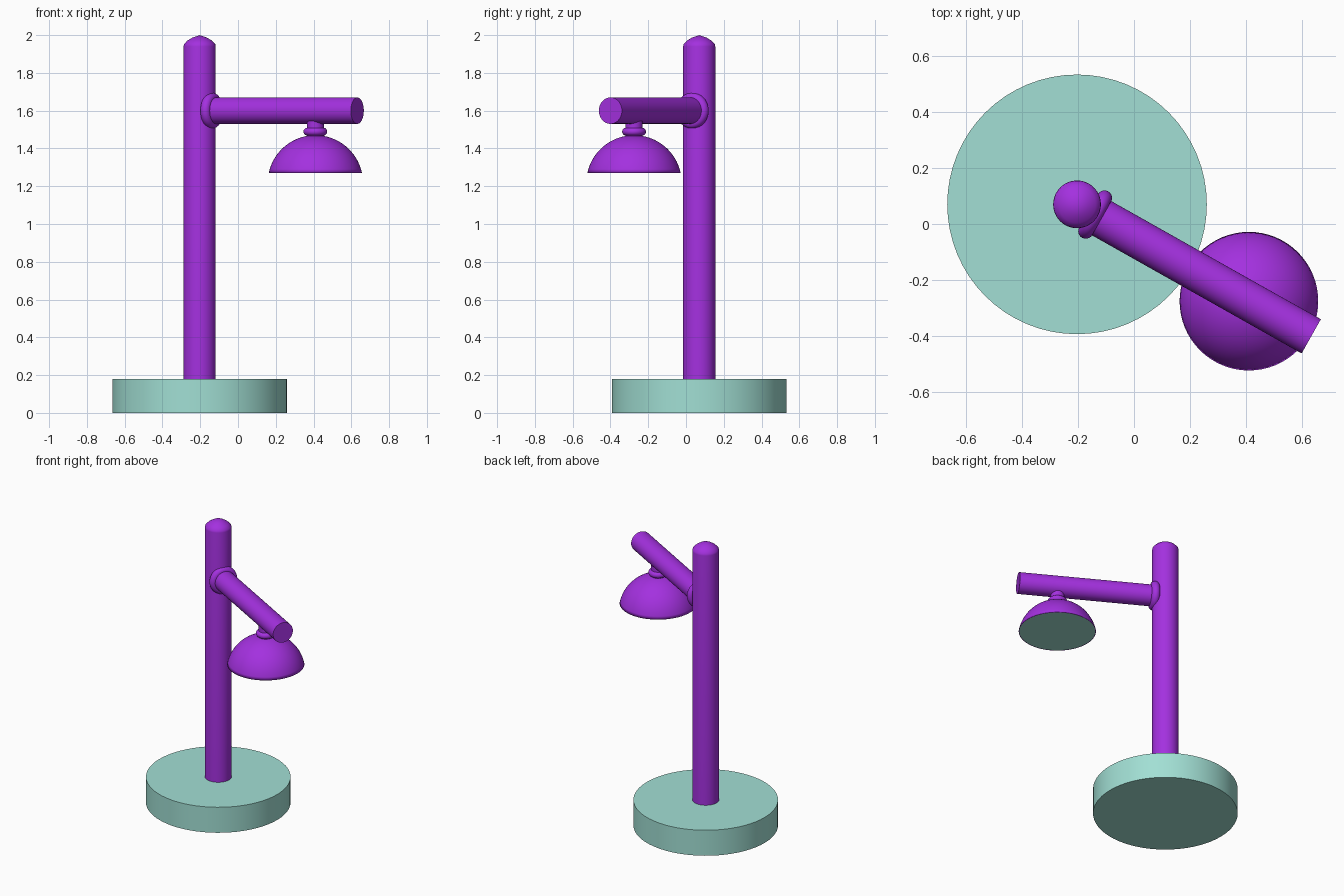
import bpy, math
from mathutils import Vector

if "Cube" in bpy.data.objects:
    bpy.data.objects.remove(bpy.data.objects["Cube"])

def material(name, rgb):
    m = bpy.data.materials.new(name)
    m.diffuse_color = (*rgb, 1)
    m.use_nodes = True
    m.node_tree.nodes["Principled BSDF"].inputs["Base Color"].default_value = m.diffuse_color
    return m

purple = material("purple", (0.37, 0.03, 0.74))
teal = material("teal", (0.36, 0.74, 0.66))

AX, AY = -0.203, 0.07                      # post axis
ANG = math.radians(-29.4)                  # arm heading
ARM_Z = 1.6
DIR = Vector((math.cos(ANG), math.sin(ANG), 0))

def along(d, z):
    return Vector((AX, AY, z)) + DIR * d

def finish(name, mat, angle=40):
    ob = bpy.context.object
    ob.name = name
    ob.data.materials.append(mat)
    bpy.ops.object.shade_smooth_by_angle(angle=math.radians(angle))
    return ob

def cylinder(name, r, depth, loc, mat, rot=(0, 0, 0)):
    bpy.ops.mesh.primitive_cylinder_add(vertices=64, radius=r, depth=depth, location=loc, rotation=rot)
    return finish(name, mat)

def ring(name, major, minor, loc, mat, rot=(0, 0, 0)):
    bpy.ops.mesh.primitive_torus_add(major_radius=major, minor_radius=minor, major_segments=64,
                                     minor_segments=20, location=loc, rotation=rot)
    return finish(name, mat)

def lathe(name, profile, loc, mats, n=64):
    """Revolve (radius, z) points; radius 0 closes to a single point."""
    verts, faces, rows = [], [], []
    for r, z in profile:
        k = 1 if r == 0 else n
        rows.append(range(len(verts), len(verts) + k))
        verts += [(r * math.cos(2 * math.pi * i / n), r * math.sin(2 * math.pi * i / n), z) for i in range(k)]
    for a, b in zip(rows, rows[1:]):
        for i in range(n):
            j = (i + 1) % n
            quad = [a[i % len(a)], a[j % len(a)], b[j % len(b)], b[i % len(b)]]
            faces.append(list(dict.fromkeys(quad)))
    me = bpy.data.meshes.new(name)
    me.from_pydata(verts, [], faces)
    for m in mats:
        me.materials.append(m)
    me.shade_smooth()
    ob = bpy.data.objects.new(name, me)
    ob.location = loc
    bpy.context.collection.objects.link(ob)
    return ob

# Base and post with a low domed cap
cylinder("base", 0.4625, 0.18, (AX, AY, 0.09), teal)
post = lathe("post", [(0.085, 0.15), (0.085, 1.94), (0.083, 1.952), (0.066, 1.97), (0.04, 1.986), (0, 2.0)],
             (AX, AY, 0), [purple])

# Arm with collar at the post
side = (0, math.pi / 2, ANG)
cylinder("arm", 0.07, 0.958, along(0.479, ARM_Z), purple, side)
ring("arm_collar", 0.068, 0.027, along(0.074, ARM_Z), purple, side)

# Lamp stem and its ring
LAMP = 0.703
cylinder("lamp_stem", 0.045, 0.12, along(LAMP, 1.515), purple)
ring("lamp_ring", 0.042, 0.021, along(LAMP, 1.489), purple)

# Shade: spherical cap, closed below by a teal disc
R, H, n = 0.2525, 0.2, 16
start = math.asin((R - H) / R)
pts = []
for i in range(n + 1):
    t = start + (math.pi / 2 - start) * i / n
    pts.append((0 if i == n else R * math.cos(t), R * math.sin(t) - (R - H)))
shade = lathe("lamp_shade", [(0, 0), (pts[0][0] - 0.004, 0)] + pts, along(LAMP, 1.27), [purple, teal])
for p in shade.data.polygons[:64]:
    p.material_index = 1
